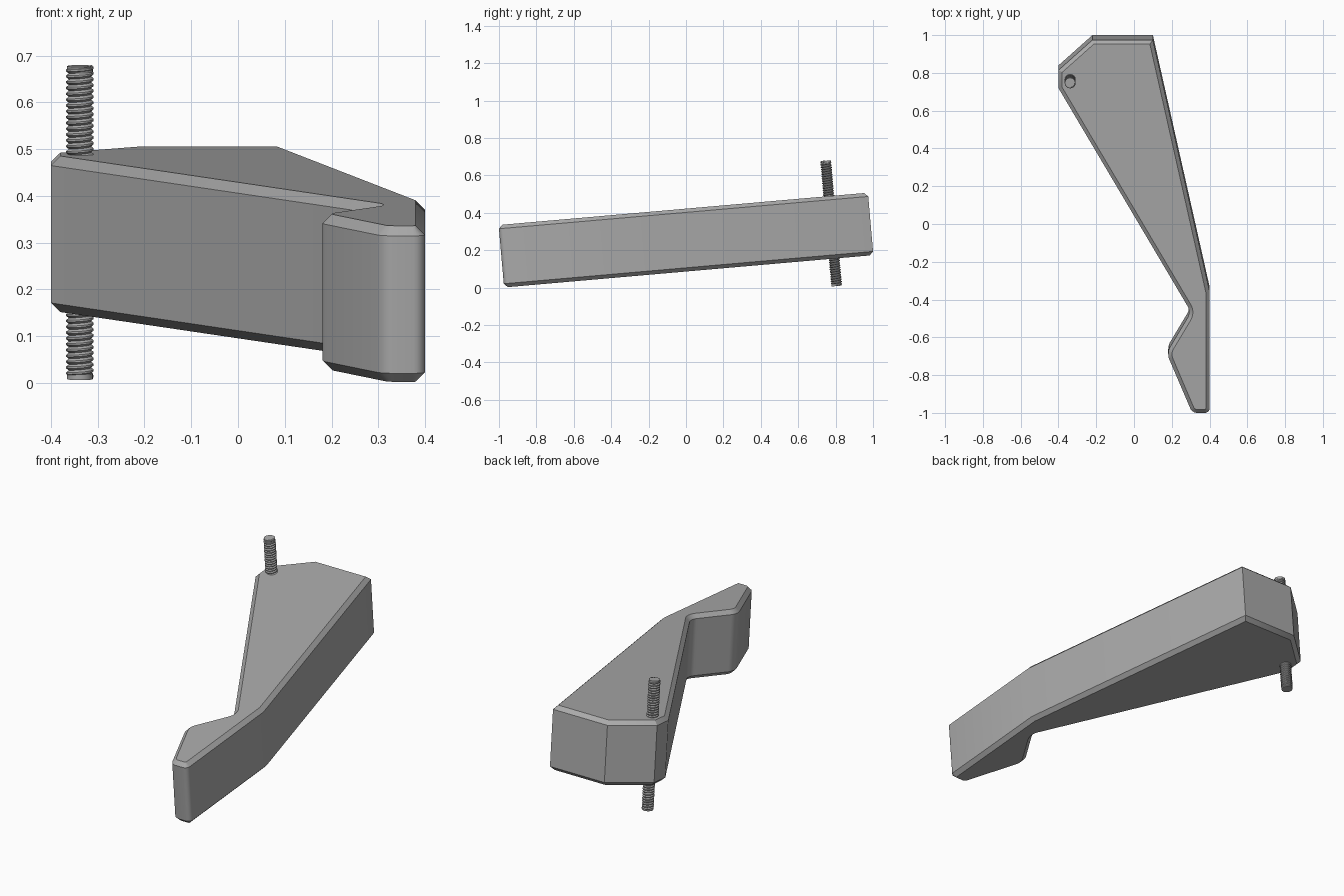
import bpy, bmesh, math
from mathutils import Matrix

cube = bpy.data.objects.get("Cube")
if cube:
    bpy.data.objects.remove(cube, do_unlink=True)

TILT = math.radians(5)
LIFT = 0.254
HALF = 0.1675      # half thickness of the arm
CHAMFER = 0.02


def material(name, value):
    m = bpy.data.materials.new(name)
    m.use_nodes = True
    colour = (value, value, value, 1)
    m.diffuse_color = colour
    m.node_tree.nodes["Principled BSDF"].inputs["Base Color"].default_value = colour
    return m


def make_object(name, bm, mat, angle):
    mesh = bpy.data.meshes.new(name)
    bmesh.ops.recalc_face_normals(bm, faces=bm.faces[:])
    bm.to_mesh(mesh)
    bm.free()
    obj = bpy.data.objects.new(name, mesh)
    bpy.context.collection.objects.link(obj)
    mesh.materials.append(mat)
    obj.rotation_euler.x = TILT
    obj.location.z = LIFT
    bpy.ops.object.select_all(action='DESELECT')
    obj.select_set(True)
    bpy.context.view_layer.objects.active = obj
    bpy.ops.object.shade_smooth_by_angle(angle=math.radians(angle))
    return obj


grey = material("grey metal", 0.4)

# Lever arm: outline corners as (x, y, rounding)
outline = [
    (-0.4, 0.735, 0), (0.302, -0.455, 0.035), (0.172, -0.672, 0.035),
    (0.308, -0.991, 0.025), (0.4, -0.991, 0.025), (0.4, -0.345, 0),
    (0.1, 0.991, 0), (-0.22, 0.991, 0), (-0.4, 0.83, 0),
]
bm = bmesh.new()
base = bm.faces.new([bm.verts.new((x, y, -HALF)) for x, y, r in outline])
top = bmesh.ops.extrude_face_region(bm, geom=[base], use_keep_orig=True)
bmesh.ops.translate(bm, vec=(0, 0, 2 * HALF),
                    verts=[g for g in top["geom"] if isinstance(g, bmesh.types.BMVert)])

# Round the upright edges at the grip end
for x, y, r in outline:
    if r:
        upright = [e for e in bm.edges
                   if all(math.hypot(v.co.x - x, v.co.y - y) < 0.001 for v in e.verts)]
        bmesh.ops.bevel(bm, geom=upright, offset=r, segments=5, profile=0.5,
                        affect='EDGES', clamp_overlap=True)

# Chamfer the top and bottom rims
rims = [e for e in bm.edges if abs(e.verts[0].co.z - e.verts[1].co.z) < 0.001]
bmesh.ops.bevel(bm, geom=rims, offset=CHAMFER, segments=1, profile=0.5, affect='EDGES')
make_object("lever_arm", bm, grey, 30)

# Threaded stud: one thread profile swept along a helix, plus a solid core
CREST, ROOT, PITCH, TURNS, STEPS = 0.0295, 0.024, 0.0125, 53, 16
HALF_LEN = 0.336
centre = Matrix.Translation((-0.338, 0.781, 0.021))
profile = [(ROOT, 0), (CREST, 0.35), (CREST, 0.65), (ROOT, 1)]
bm = bmesh.new()
previous = None
for i in range(TURNS * STEPS + 1):
    a = math.tau * i / STEPS
    row = [bm.verts.new((r * math.cos(a), r * math.sin(a),
                         (i / STEPS + h) * PITCH - HALF_LEN)) for r, h in profile]
    if previous:
        for j in range(len(profile) - 1):
            bm.faces.new((previous[j], row[j], row[j + 1], previous[j + 1]))
    previous = row
bmesh.ops.remove_doubles(bm, verts=bm.verts[:], dist=0.0001)
# Flat ends
for side in (-1, 1):
    bmesh.ops.create_cone(bm, cap_ends=True, segments=24, radius1=CREST - 0.002,
                          radius2=CREST - 0.002, depth=PITCH,
                          matrix=Matrix.Translation((0, 0, side * (HALF_LEN - PITCH / 2))))
bm.transform(centre)
make_object("threaded_stud", bm, grey, 25)
